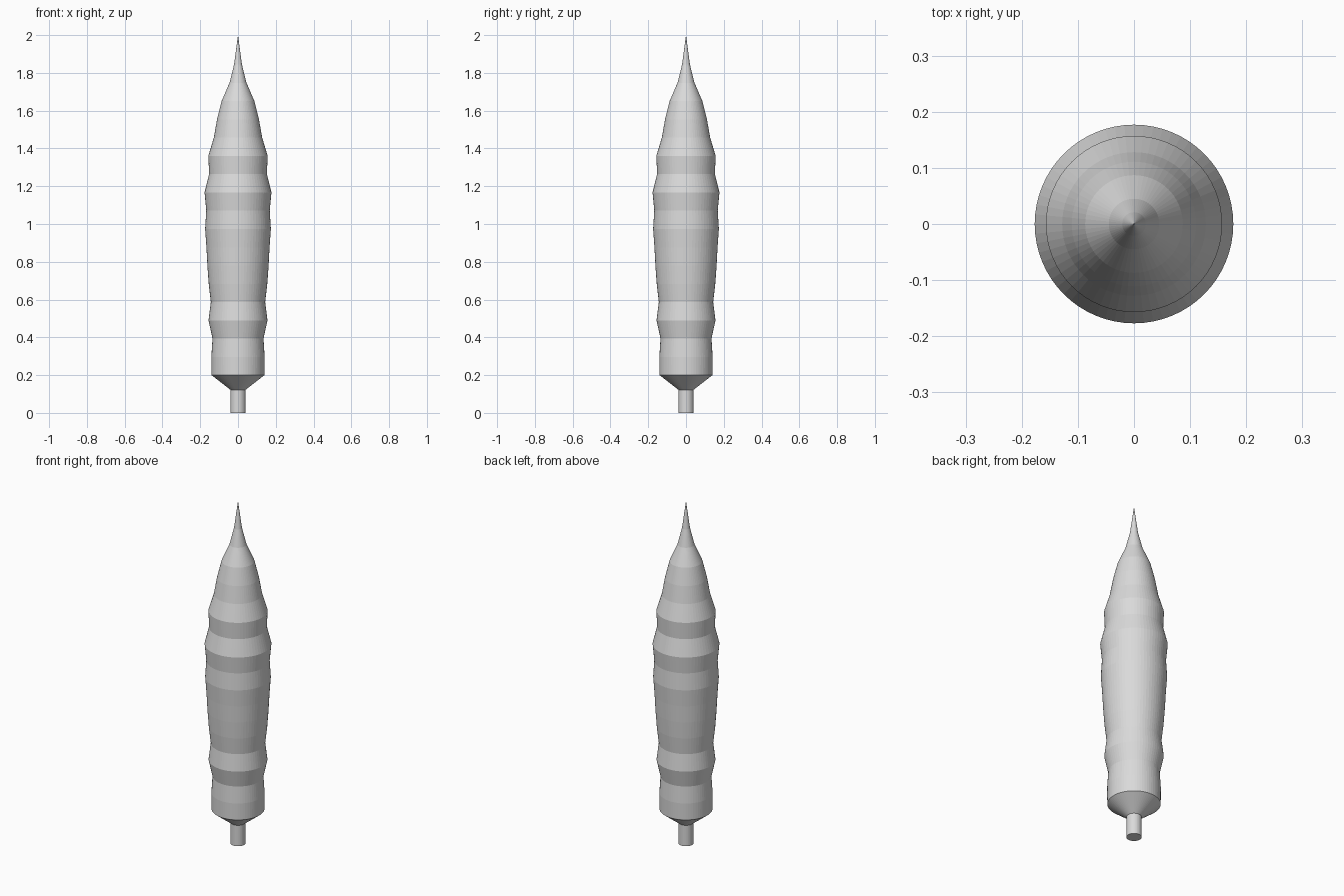
import bpy, bmesh, math

if "Cube" in bpy.data.objects:
    bpy.data.objects.remove(bpy.data.objects["Cube"])

SIDES = 64

# single light grey material
grey = bpy.data.materials.new("light grey")
grey.diffuse_color = (0.7, 0.7, 0.7, 1)
grey.use_nodes = True
grey.node_tree.nodes["Principled BSDF"].inputs["Base Color"].default_value = grey.diffuse_color


def lathe(name, profile):
    """Revolve (radius, height) points about z; a zero radius becomes a pole."""
    bm = bmesh.new()
    rings = []
    for r, z in profile:
        if r == 0:
            rings.append([bm.verts.new((0, 0, z))] * SIDES)
        else:
            rings.append([bm.verts.new((r * math.cos(a), r * math.sin(a), z))
                          for a in (math.tau * i / SIDES for i in range(SIDES))])
    for low, high in zip(rings, rings[1:]):
        for i in range(SIDES):
            j = (i + 1) % SIDES
            corners = dict.fromkeys((low[i], low[j], high[j], high[i]))
            bm.faces.new(list(corners))
    bmesh.ops.recalc_face_normals(bm, faces=bm.faces)
    mesh = bpy.data.meshes.new(name)
    bm.to_mesh(mesh)
    bm.free()
    mesh.materials.append(grey)
    obj = bpy.data.objects.new(name, mesh)
    bpy.context.collection.objects.link(obj)
    return obj


# stem with flat bottom
lathe("stem", [(0, 0), (0.04, 0), (0.04, 0.125), (0, 0.125)])

# wavy body: evenly spaced rings from the shoulder to the pointed tip
radii = [0.14, 0.141, 0.135, 0.156, 0.144, 0.155, 0.162, 0.167, 0.174, 0.168,
         0.177, 0.153, 0.157, 0.128, 0.111, 0.087, 0.045, 0.021, 0.008]
body = [(0, 0.122), (0.04, 0.122)]
body += [(r, 0.2 + 0.0967 * i) for i, r in enumerate(radii)]
body.append((0, 2.0))
lathe("body", body)
